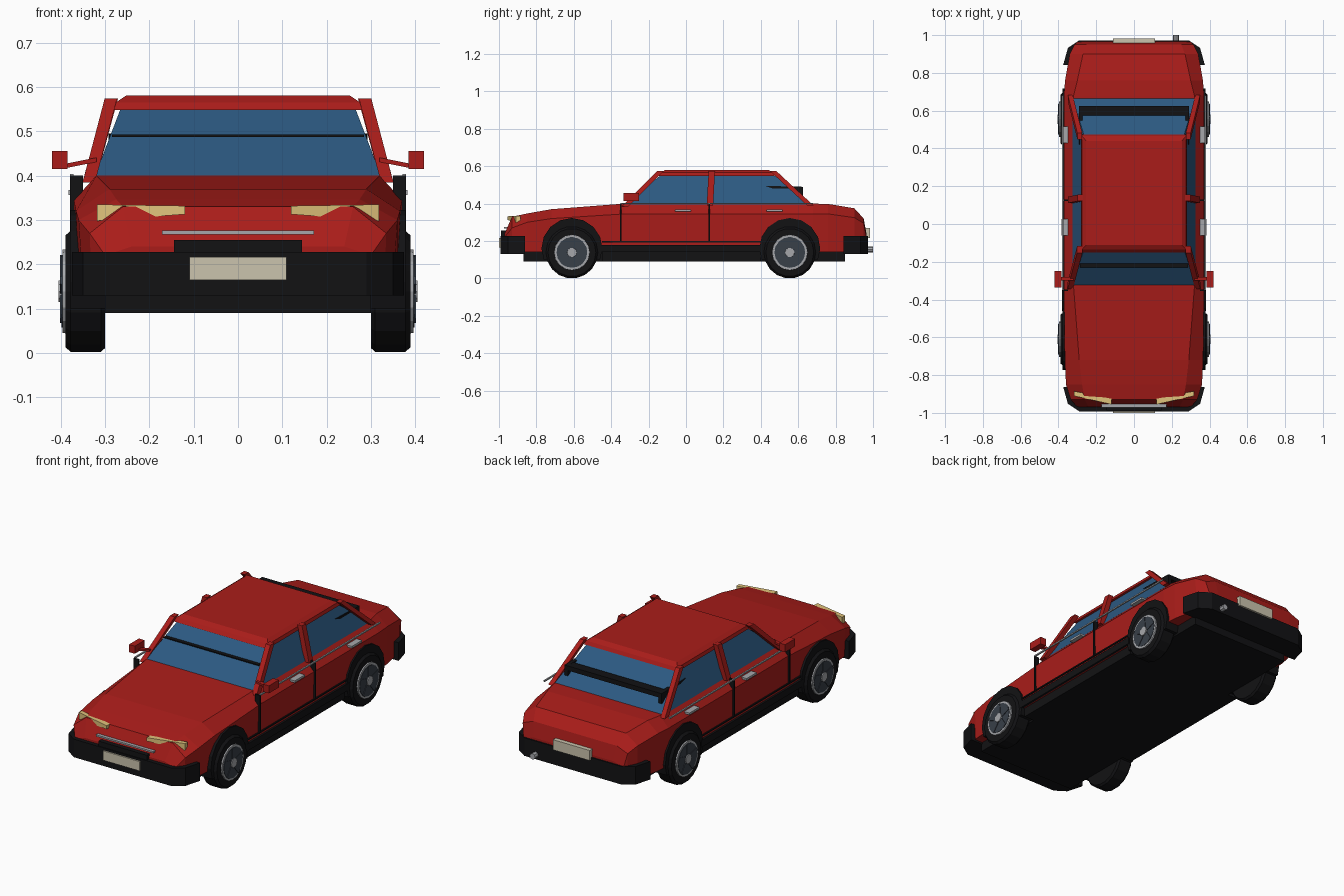
import bpy, bmesh, math

if "Cube" in bpy.data.objects:
    bpy.data.objects.remove(bpy.data.objects["Cube"])

COL = {"red": (.40, .012, .010), "glass": (.025, .10, .22), "black": (.006, .006, .007),
       "lamp": (.75, .55, .20), "plate": (.60, .55, .42), "chrome": (.38, .39, .41),
       "slate": (.04, .05, .065)}
MATS = {}
for key, c in COL.items():
    MATS[key] = bpy.data.materials.new(key)
    MATS[key].diffuse_color = (*c, 1)


def loft(name, rings, col):
    """Skin a closed solid through rings holding equal point counts."""
    bm = bmesh.new()
    vs = [[bm.verts.new(p) for p in r] for r in rings]
    n = len(vs[0])
    for a, b in zip(vs, vs[1:]):
        for i in range(n):
            j = (i + 1) % n
            bm.faces.new((a[i], a[j], b[j], b[i]))
    bm.faces.new(vs[0])
    bm.faces.new(vs[-1])
    bmesh.ops.recalc_face_normals(bm, faces=bm.faces)
    me = bpy.data.meshes.new(name)
    bm.to_mesh(me)
    bm.free()
    me.materials.append(MATS[col])
    ob = bpy.data.objects.new(name, me)
    bpy.context.collection.objects.link(ob)
    return ob


def rect(x0, x1, y0, y1, z):
    return [(x0, y0, z), (x1, y0, z), (x1, y1, z), (x0, y1, z)]


def box(name, x0, x1, y0, y1, z0, z1, col):
    return loft(name, [rect(x0, x1, y0, y1, z0), rect(x0, x1, y0, y1, z1)], col)


def post(name, p, q, wx, wy, col):
    """Slanted bar with a horizontal rectangular section."""
    return loft(name, [rect(x - wx / 2, x + wx / 2, y - wy / 2, y + wy / 2, z)
                       for x, y, z in (p, q)], col)


def side_prism(name, pts, x0, x1, col):
    return loft(name, [[(x, y, z) for y, z in pts] for x in (x0, x1)], col)


def disc(name, s, x0, x1, y, z, r0, r1, n, col):
    """Wheel part: short cylinder or cone along x."""
    return loft(name, [[(s * x, y + r * math.cos(2 * math.pi * i / n),
                         z + r * math.sin(2 * math.pi * i / n)) for i in range(n)]
                       for x, r in ((x0, r0), (x1, r1))], col)


# lower body: y, bottom x, shoulder x, shoulder z, top edge x, top edge z
stations = [(-.97, .29, .30, .22, .24, .24), (-.93, .33, .335, .27, .26, .33),
            (-.85, .35, .36, .30, .275, .347), (-.72, .36, .366, .32, .29, .37),
            (-.33, .368, .371, .345, .32, .40), (.68, .368, .371, .345, .32, .40),
            (.76, .362, .365, .345, .30, .398), (.90, .335, .34, .325, .27, .375),
            (.95, .31, .315, .295, .25, .32), (.965, .29, .30, .22, .24, .24)]
loft("body", [[(-xb, y, .14), (-xw, y, zw), (-xt, y, zt), (xt, y, zt), (xw, y, zw), (xb, y, .14)]
              for y, xb, xw, zw, xt, zt in stations], "red")

# cabin glass and roof
loft("cabin_glass", [rect(-.325, .325, -.33, .67, .395), rect(-.262, .262, -.125, .46, .56)], "glass")
loft("roof", [rect(-.28, .28, -.15, .475, .548), rect(-.275, .275, -.135, .465, .566),
              rect(-.253, .253, -.11, .44, .581)], "red")
box("windscreen_band", -.285, .285, -.23, -.21, .488, .493, "black")

# rear window blade
box("rear_blade", -.29, .29, .575, .625, .465, .49, "black")

# underbody
box("underbody", -.30, .30, -.87, .85, .09, .16, "black")
box("floor_pan", -.36, .36, -.45, .40, .09, .15, "black")


# bumpers: plan outline extruded upward
def bumper(name, plan, z0, z1):
    loft(name, [[(x, y, z) for x, y in plan] for z in (z0, z1)], "black")


for name, d, tip in (("front_bumper", -1, .992), ("rear_bumper", 1, .972)):
    half = [(.29, tip), (.35, tip - .04), (.375, tip - .13), (.33, tip - .13)]
    plan = [(x, d * y) for x, y in half] + [(-x, d * y) for x, y in reversed(half)]
    bumper(name, plan, .13, .228)

# nose and tail details
box("grille", -.145, .145, -.988, -.94, .225, .255, "black")
box("grille_trim", -.172, .172, -.972, -.94, .267, .276, "chrome")
box("front_plate", -.11, .11, -1.0, -.985, .165, .216, "plate")
box("rear_plate", -.11, .11, .955, .983, .215, .27, "plate")
loft("exhaust", [[(.222 + .016 * math.cos(i * math.pi / 4), y, .155 + .016 * math.sin(i * math.pi / 4))
                  for i in range(8)] for y in (.93, 1.0)], "chrome")

for s, side in ((1, "right"), (-1, "left")):
    # headlight wedge
    loft(side + "_headlight",
         [[(s * .12, -.955, .313), (s * .12, -.925, .313), (s * .12, -.925, .332), (s * .12, -.955, .332)],
          [(s * .318, -.91, .298), (s * .318, -.885, .298), (s * .318, -.885, .335), (s * .318, -.91, .335)]],
         "lamp")
    # pillars
    post(side + "_front_pillar", (s * .337, -.325, .385), (s * .287, -.135, .575), .028, .036, "red")
    post(side + "_middle_pillar", (s * .335, .128, .39), (s * .285, .138, .575), .028, .034, "red")
    post(side + "_rear_pillar", (s * .337, .665, .39), (s * .287, .465, .575), .026, .034, "red")
    # blade end
    side_prism(side + "_blade_end", [(.42, .495), (.625, .49), (.625, .435), (.53, .46)],
               s * .272, s * .292, "black")
    # mirror
    box(side + "_mirror", s * .385, s * .42, -.335, -.25, .415, .456, "red")
    loft(side + "_mirror_arm", [[(s * x, y, z + h) for y, h in ((-.30, -.005), (-.28, -.005), (-.28, .005), (-.30, .005))]
                                for x, z in ((.32, .436), (.39, .422))], "red")
    # door seams, sill, waist strip and handles
    for i, y in enumerate((-.35, .125)):
        box(f"{side}_door_seam_{i}", s * .35, s * .379, y - .004, y + .004, .195, .40, "black")
    box(side + "_door_bottom_seam", s * .36, s * .376, -.45, .40, .192, .199, "black")
    box(side + "_sill", s * .34, s * .38, -.46, .41, .14, .178, "black")
    box(side + "_waist_strip", s * .372, s * .38, -.35, .68, .397, .404, "chrome")
    for i, y in enumerate((-.06, .43)):
        box(f"{side}_door_handle_{i}", s * .35, s * .383, y, y + .087, .357, .368, "chrome")

    for y, end in ((-.61, "front"), (.555, "rear")):
        tag = f"{side}_{end}_"
        # wheel arch
        arch = [(y + .163 * math.cos(math.pi * i / 8), .16 + .163 * math.sin(math.pi * i / 8))
                for i in range(9)] + [(y - .15, .10), (y + .15, .10)]
        side_prism(tag + "arch", arch, s * .29, s * .378, "black")
        # wheel: tyre, rim, ring, spokes, hub
        loft(tag + "tyre", [[(s * x, y + r * math.cos(math.pi * i / 9), .139 + r * math.sin(math.pi * i / 9))
                             for i in range(18)]
                            for x, r in ((.30, .13), (.31, .139), (.378, .139), (.39, .128))], "black")
        disc(tag + "rim_ring", s, .38, .397, y, .139, .096, .094, 16, "chrome")
        disc(tag + "rim", s, .38, .399, y, .139, .082, .082, 16, "slate")
        for k in range(5):
            a = 2 * math.pi * k / 5 + math.pi / 2
            c, n = math.cos(a), math.sin(a)
            side_prism(f"{tag}spoke_{k}", [(y + c * r - n * w, .139 + n * r + c * w)
                                           for r, w in ((.0, -.014), (.082, -.009), (.082, .009), (.0, .014))],
                       s * .39, s * .402, "slate")
        disc(tag + "hub", s, .39, .406, y, .139, .028, .025, 10, "chrome")

for m in bpy.data.materials:
    if m.users and not m.is_grease_pencil:
        m.use_nodes = True
        m.node_tree.nodes["Principled BSDF"].inputs["Base Color"].default_value = m.diffuse_color
